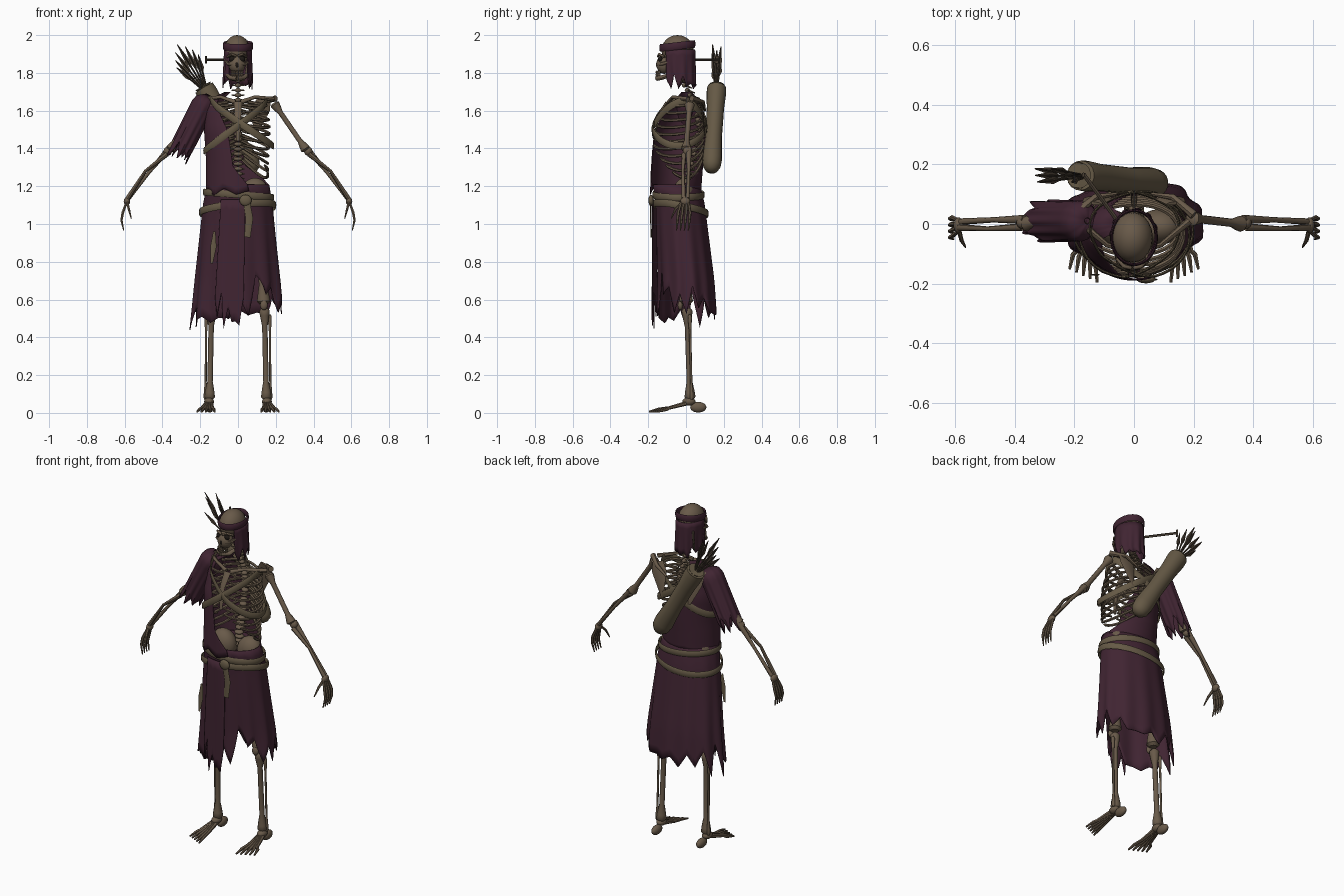
import bpy, bmesh, math, random
from mathutils import Vector, Matrix

random.seed(7)
if "Cube" in bpy.data.objects:
    bpy.data.objects.remove(bpy.data.objects["Cube"], do_unlink=True)


def material(name, *rgb):
    mat = bpy.data.materials.new(name)
    mat.use_nodes = True
    mat.diffuse_color = (*rgb, 1)
    mat.node_tree.nodes["Principled BSDF"].inputs["Base Color"].default_value = (*rgb, 1)
    return mat


bone_mat = material("aged bone", .14, .102, .067)
leather = material("worn leather", .13, .1, .06)
cloth = material("plum cloth", .052, .018, .032)
shaft_mat = material("dark wood", .07, .052, .036)
hollow = material("hollow black", .012, .009, .007)


def finish(name, bm, mat):
    bmesh.ops.recalc_face_normals(bm, faces=bm.faces)
    mesh = bpy.data.meshes.new(name)
    bm.to_mesh(mesh)
    bm.free()
    mesh.materials.append(mat)
    mesh.shade_smooth()
    mesh.set_sharp_from_angle(angle=math.radians(45))
    obj = bpy.data.objects.new(name, mesh)
    bpy.context.scene.collection.objects.link(obj)
    return obj


def blob(name, loc, size, mat=bone_mat, turn=0.0):
    bm = bmesh.new()
    place = Matrix.Translation(loc) @ Matrix.Rotation(turn, 4, 'Y') @ Matrix.Diagonal((*size, 1))
    bmesh.ops.create_uvsphere(bm, u_segments=20, v_segments=12, radius=1, matrix=place)
    return finish(name, bm, mat)


def tube(name, points, radii, mat=bone_mat, sides=8, flat=1.0, up=None, closed=False):
    """Sweep an ellipse along points; its long axis follows up."""
    points = [Vector(p) for p in points]
    count = len(points)
    if not isinstance(radii, (list, tuple)):
        radii = [radii] * count
    if up is None:
        run = (points[-1] - points[0]).normalized()
        up = (0, 0, 1) if abs(run.y) > .7 else (0, 1, 0)
    bm, rings = bmesh.new(), []
    for i, p in enumerate(points):
        ahead = points[(i + 1) % count] if closed else points[min(i + 1, count - 1)]
        behind = points[i - 1] if closed else points[max(i - 1, 0)]
        tangent = (ahead - behind).normalized()
        u = (Vector(up) - tangent * tangent.dot(Vector(up))).normalized()
        v = tangent.cross(u)
        turns = [math.tau * k / sides for k in range(sides)]
        rings.append([bm.verts.new(p + radii[i] * (u * math.cos(t) + v * flat * math.sin(t)))
                      for t in turns])
    for i in range(count if closed else count - 1):
        a, b = rings[i], rings[(i + 1) % count]
        for k in range(sides):
            n = (k + 1) % sides
            bm.faces.new((a[k], a[n], b[n], b[k]))
    if not closed:
        bm.faces.new(rings[0])
        bm.faces.new(rings[-1])
    return finish(name, bm, mat)


def long_bone(name, start, end, shaft, knob):
    start, end = Vector(start), Vector(end)
    steps = (0, .03, .08, .2, .8, .92, .97, 1)
    widths = (knob * .6, knob, knob * .9, shaft, shaft, knob * .9, knob, knob * .6)
    tube(name, [start.lerp(end, t) for t in steps], widths, sides=10)


def sample(table, z):
    """Interpolate rows (z, values...) listed from high to low."""
    if z >= table[0][0]:
        return table[0][1:]
    for high, low in zip(table, table[1:]):
        if z >= low[0]:
            t = (high[0] - z) / (high[0] - low[0])
            return [a + (b - a) * t for a, b in zip(high[1:], low[1:])]
    return table[-1][1:]


def around(profile, z, angle, grow=1.0):
    rx, cy, ry = sample(profile, z)
    return Vector((rx * grow * math.sin(angle), cy - ry * grow * math.cos(angle), z))


def ragged(low, high, teeth):
    tips = [low + (high - low) * random.random() * (.45 if k % 2 else 1) + (high - low) * .3 * (k % 2 == 0)
            for k in range(teeth)]

    def hem(u):
        k = int(u * teeth)
        t = u * teeth - k
        return tips[k % teeth] * (1 - t) + tips[(k + 1) % teeth] * t
    return hem


def drape(name, profile, top, hem, edges, cols=72, rows=12, fold=0.0):
    """Hang a cloth on a profile between two edge angles down to a hem."""
    bm, grid = bmesh.new(), []
    for j in range(rows + 1):
        row = []
        for i in range(cols + 1):
            u = i / cols
            z = top + (hem(u) - top) * j / rows
            start, stop = sample(edges, z)
            angle = start + (stop - start) * u
            row.append(bm.verts.new(around(profile, z, angle, 1 + fold * j / rows * math.sin(11 * angle))))
        grid.append(row)
    for a, b in zip(grid, grid[1:]):
        for i in range(cols):
            bm.faces.new((a[i], a[i + 1], b[i + 1], b[i]))
    bmesh.ops.remove_doubles(bm, verts=bm.verts, dist=.0003)
    obj = finish(name, bm, cloth)
    obj.modifiers.new("thickness", 'SOLIDIFY').thickness = .005
    return obj


def band(name, profile, height, slope_x, slope_y, width, mat=leather, grow=1.04):
    points = []
    for k in range(48):
        angle = math.tau * k / 48
        flat = around(profile, height, angle)
        points.append(around(profile, height + slope_x * flat.x + slope_y * flat.y, angle, grow))
    tube(name, points, width, mat, flat=.25, up=(0, 0, 1), closed=True)


torso = [(1.70, .07, 0, .04), (1.68, .13, 0, .065), (1.62, .165, -.02, .1), (1.5, .18, -.035, .14),
         (1.35, .17, -.045, .14), (1.17, .17, -.055, .135)]
skirt_shape = [(1.21, .165, -.05, .125), (1.1, .185, -.03, .13), (.7, .225, 0, .148), (.42, .25, .005, .16)]
head_shape = [(1.99, .045, -.045, .06), (1.95, .07, -.045, .087), (1.92, .074, -.04, .09), (1.74, .079, -.035, .086)]

# Skull and jaw
blob("cranium", (-.005, -.045, 1.92), (.068, .085, .08))
blob("face", (-.005, -.115, 1.845), (.045, .042, .05))
blob("nose_hollow", (-.005, -.153, 1.843), (.009, .006, .014), hollow)
for s, side in ((-1, "right"), (1, "left")):
    blob(side + "_eye_socket", (s * .026 - .005, -.136, 1.873), (.017, .012, .015), hollow)
    tube(side + "_brow", [(s * x - .005, y, z) for x, y, z in
         ((.005, -.147, 1.888), (.028, -.142, 1.898), (.052, -.115, 1.885))], (.007, .008, .006))
    tube(side + "_cheekbone", [(s * x - .005, y, z) for x, y, z in
         ((.02, -.145, 1.845), (.047, -.125, 1.848), (.063, -.06, 1.868))], (.008, .009, .006), up=(0, 0, 1))
    tube(side + "_jaw", [(s * x - .005, y, z) for x, y, z in
         ((.058, -.06, 1.85), (.053, -.075, 1.79), (.035, -.13, 1.775), (0, -.152, 1.772))], (.008, .013, .013, .014))
for k in range(8):
    angle = (k - 3.5) * .28
    for level, z in (("upper", 1.803), ("lower", 1.79)):
        blob(level + "_tooth", (.034 * math.sin(angle) - .005, -.118 - .038 * math.cos(angle), z), (.005, .005, .009))

# Head wrap
hem = ragged(1.71, 1.80, 18)
drape("head_cloth", head_shape, 1.925, hem, [(2, .72, math.tau - .72)], rows=6, fold=.05)
band("headband", head_shape, 1.948, 0, .12, .02, cloth, 1.06)

# Spine and neck
spine = [(1.76, -.025), (1.70, .012), (1.62, .055), (1.5, .072), (1.35, .04), (1.24, .01), (1.1, .03)]
for k in range(25):
    z = 1.76 - k * .026
    y = sample(spine, z)[0]
    size = .013 + .0005 * k
    blob("vertebra", (0, y, z), (size * 1.15, size, .012))
    tube("vertebra_spur", [(0, y, z), (0, y + .04, z - .014)], (.007, .003), sides=6)
    tube("vertebra_wings", [(-.034, y + .01, z), (0, y + .005, z), (.034, y + .01, z)], (.003, .007, .003), sides=6)

# Rib cage
tube("breastbone", [(0, -.10, 1.645), (0, -.15, 1.57), (0, -.165, 1.44)], (.022, .017, .009), flat=.4, up=(1, 0, 0))
for s, side in ((-1, "right"), (1, "left")):
    for k in range(11):
        reach = 2.98 if k < 7 else 2.9 - .3 * (k - 6)
        path = []
        for j in range(15):
            p = j / 14
            z = 1.655 - .03 * k - (.03 + .008 * k) * math.sin(math.pi * p * .75)
            path.append(around(torso, z, s * (math.pi - .05 - p * reach), .93))
        tube(side + "_rib", path, [.008] * 14 + [.005], sides=6, up=(0, 0, 1))

    # Shoulder, arm and hand
    def m(*p):
        return (s * p[0], p[1], p[2])
    tube(side + "_collarbone", [m(.015, -.09, 1.645), m(.09, -.07, 1.672), m(.185, .01, 1.66)], (.012, .009, .013))
    tube(side + "_shoulder_blade", [m(.14, .07, 1.66), m(.12, .085, 1.61), m(.09, .1, 1.47)],
         (.035, .05, .008), flat=.16, up=(1, 0, 0))
    tube(side + "_blade_ridge", [m(.06, .1, 1.6), m(.13, .09, 1.645), m(.2, .03, 1.665)], (.006, .011, .016))
    long_bone(side + "_upper_arm", m(.19, .02, 1.64), m(.362, 0, 1.39), .014, .027)
    blob(side + "_elbow", m(.372, .005, 1.385), (.022, .022, .024))
    tube(side + "_ulna", [m(.365, .015, 1.4), m(.47, .014, 1.275), m(.58, .008, 1.135)], (.016, .009, .011))
    tube(side + "_radius", [m(.375, -.01, 1.37), m(.49, -.016, 1.28), m(.585, -.012, 1.135)], (.013, .008, .012))
    blob(side + "_wrist", m(.588, -.004, 1.12), (.017, .026, .022))
    for k in range(4):
        y = .022 - .021 * k
        tube(side + "_finger", [m(.59, y * .6, 1.115), m(.61, y, 1.06), m(.617, y - .004, 1.02), m(.605, y - .01, .965)],
             (.007, .008, .007, .003), sides=6)
    tube(side + "_thumb", [m(.587, -.02, 1.115), m(.578, -.055, 1.08), m(.565, -.078, 1.03)], (.008, .007, .003), sides=6)

    # Pelvis, leg and foot
    blob(side + "_hip", m(.085, -.01, 1.16), (.075, .06, .085), turn=s * .3)
    long_bone(side + "_thigh", m(.105, 0, 1.09), m(.137, 0, .575), .021, .037)
    blob(side + "_kneecap", m(.137, -.03, .57), (.02, .014, .026))
    long_bone(side + "_shin", m(.14, .005, .555), m(.15, .022, .07), .015, .029)
    long_bone(side + "_calf_bone", m(.168, .02, .52), m(.172, .03, .07), .006, .011)
    blob(side + "_ankle", m(.153, .015, .06), (.026, .035, .022))
    blob(side + "_heel", m(.15, .065, .03), (.022, .043, .028))
    for k in range(5):
        tip = -.195 + .011 * k
        tube(side + "_toe", [m(.143 + .006 * k, .0, .05), m(.135 + .014 * k, -.09, .026),
             m(.128 + .019 * k, tip + .05, .019), m(.124 + .023 * k, tip, .006)], (.012, .009, .009, .005), sides=6)

# Tunic and sleeve
tunic_edges = [(1.69, -.95, -2.5), (1.5, -.32, -3.1), (1.3, -.15, -3.4), (1.2, .35, -4.5)]
drape("tunic", torso, 1.70, ragged(1.15, 1.18, 12), tunic_edges, rows=16)
sleeve = drape("torn_sleeve", [(0, .012, 0, .012), (-.012, .045, 0, .05), (-.05, .064, 0, .068), (-.36, .058, 0, .068)],
               0, ragged(-.40, -.28, 14), [(0, -math.pi, math.pi)], cols=56, fold=.08)
sleeve.matrix_world = Matrix.Translation((-.155, .01, 1.685)) @ Matrix.Rotation(.47, 4, 'Y')

# Skirt and front flap
tears = ragged(.46, .62, 28)
drape("torn_skirt", skirt_shape, 1.21,
      lambda u: tears(u) + .03 * math.sin(math.tau * (u - .5)) + .13 * math.exp(-((u - .6) / .035) ** 2),
      [(2, -math.pi, math.pi)], cols=112, rows=14, fold=.035)
flap_shape = [(1.13, .19, -.04, .14), (.45, .225, -.025, .155)]
drape("front_flap", flap_shape, 1.13, ragged(.42, .62, 8), [(1.1, -.5, .2), (.5, -.62, .12)], cols=32, fold=.02)

# Belts and straps
band("upper_belt", skirt_shape, 1.155, -.08, 0, .018, grow=1.05)
band("lower_belt", skirt_shape, 1.075, .1, -.2, .019, grow=1.07)
band("left_shoulder_strap", torso, 1.52, .75, 0, .019)
band("right_shoulder_strap", torso, 1.54, -.72, 0, .019, grow=1.07)
blob("belt_knot", (.04, -.185, 1.125), (.032, .014, .03), leather)
tube("belt_tail", [(.045, -.188, 1.12), (.06, -.186, 1.03), (.05, -.184, .93)], (.018, .02, .016),
     leather, flat=.2, up=(1, 0, 0))
tube("loose_strip", [(-.125, -.168, .96), (-.13, -.17, .88), (-.14, -.17, .79)], (.006, .016, .006),
     leather, flat=.2, up=(1, 0, 0))

# Quiver and arrows
low, high = Vector((.085, .135, 1.285)), Vector((-.185, .163, 1.73))
steps = (-.02, 0, .05, .13, .4, .75, .92, .98, 1, .97)
widths = (.012, .032, .047, .052, .044, .046, .052, .05, .044, .034)
tube("quiver", [low.lerp(high, t) for t in steps], widths, leather, sides=18, up=(0, 1, 0), flat=1.08)
for k in range(7):
    lean = .15 + .135 * k
    reach = .17 + .09 * (1 - abs(k - 3) / 3)
    tip = high + Vector((-reach * math.sin(lean), .022 * (k % 3 - 1), reach * math.cos(lean)))
    start = high.lerp(low, .1)
    for name, axis in (("arrow", (0, 1, 0)), ("arrow_fletching", (1, 0, 1))):
        tube(name, [start.lerp(tip, t) for t in (0, .55, .68, 1)], (.005, .005, .013, .002), shaft_mat,
             sides=4, flat=.35, up=axis)

# Arrow lodged in the head
tube("lodged_arrow", [(-.04, -.01, 1.87), (-.17, .168, 1.87)], .007, shaft_mat)
tube("lodged_arrow_nock", [(-.17, .165, 1.85), (-.17, .165, 1.89)], .008, shaft_mat, flat=.6)
